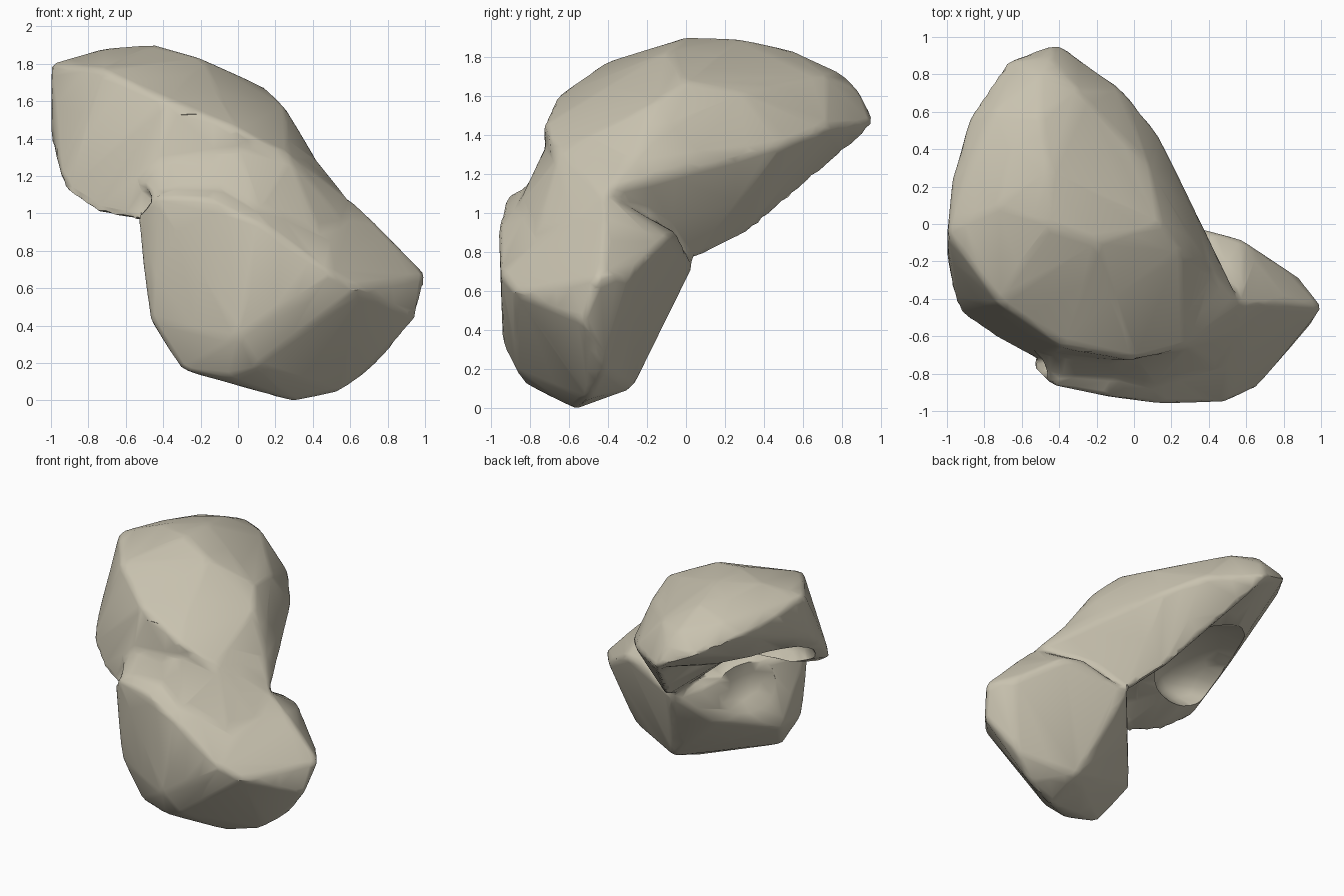
import bpy
import bmesh
from math import radians

cube = bpy.data.objects.get("Cube")
if cube:
    bpy.data.objects.remove(cube, do_unlink=True)

# One dusty stone colour for the whole body
stone = bpy.data.materials.new("dusty_stone")
stone.use_nodes = True
stone_colour = (0.58, 0.54, 0.43, 1)
stone.diffuse_color = stone_colour
stone.node_tree.nodes["Principled BSDF"].inputs["Base Color"].default_value = stone_colour


def add_hull(bm, corners):
    """Add one convex boulder spanning the given corner points."""
    part = bmesh.new()
    for corner in corners:
        part.verts.new(corner)
    bmesh.ops.convex_hull(part, input=part.verts[:])
    unused = [v for v in part.verts if not v.link_faces]
    bmesh.ops.delete(part, geom=unused, context="VERTS")
    bmesh.ops.recalc_face_normals(part, faces=part.faces[:])
    mesh = bpy.data.meshes.new("boulder_part")
    part.to_mesh(mesh)
    part.free()
    bm.from_mesh(mesh)
    bpy.data.meshes.remove(mesh)


def apply_modifier(obj, name, kind, **settings):
    modifier = obj.modifiers.new(name, kind)
    for key, value in settings.items():
        setattr(modifier, key, value)
    bpy.ops.object.modifier_apply(modifier=name)


def scoop(obj, centre, size):
    """Hollow out an ellipsoid from the rock."""
    bm = bmesh.new()
    bmesh.ops.create_icosphere(bm, subdivisions=4, radius=1)
    bmesh.ops.scale(bm, vec=size, verts=bm.verts[:])
    bmesh.ops.translate(bm, vec=centre, verts=bm.verts[:])
    mesh = bpy.data.meshes.new("hollow_cutter")
    bm.to_mesh(mesh)
    bm.free()
    cutter = bpy.data.objects.new("hollow_cutter", mesh)
    cutter.hide_render = True
    bpy.context.collection.objects.link(cutter)
    apply_modifier(obj, "hollow", "BOOLEAN", operation="DIFFERENCE",
                   solver="EXACT", object=cutter)
    bpy.data.objects.remove(cutter, do_unlink=True)
    bpy.data.meshes.remove(mesh)


# Upper lobe: a broad cap with a sharp front brow and a thin overhanging rear rim
upper_brow = [(-1, -.05, 1.8), (-.73, -.42, 1.77), (-.38, -.66, 1.6),
              (0, -.73, 1.45), (.27, -.67, 1.31)]
upper_crown = [(-.72, .1, 1.88), (-.45, 0, 1.9), (-.45, .28, 1.89), (-.2, -.1, 1.83),
               (.15, 0, 1.67), (.25, -.15, 1.57), (.31, -.08, 1.45), (.08, .3, 1.62),
               (-.12, .6, 1.58), (-.5, .55, 1.83), (-.5, .79, 1.72), (-.45, .89, 1.62),
               (-.65, .4, 1.85), (-.75, .6, 1.76), (-.88, .3, 1.79), (-.3, .72, 1.7)]
upper_rim = [(-.97, .25, 1.74), (-.88, .57, 1.68), (-.67, .88, 1.58), (-.41, .97, 1.46),
             (-.06, .72, 1.43), (.13, .48, 1.34), (.32, .05, 1.31), (.43, -.27, 1.27)]
upper_chin = [(-1, -.17, 1.41), (-.96, -.4, 1.23), (-.92, -.48, 1.12), (-.75, -.6, 1),
              (-.55, -.71, .96), (-.3, -.7, 1.1), (-.7, .6, 1.52)]

# Neck: the sloping ridge that joins the two lobes along the rear
neck = [(.32, .05, 1.31), (.13, .48, 1.34), (-.06, .72, 1.43), (-.41, .94, 1.42),
        (-.2, .68, 1.26), (-.05, .31, .89), (.08, .05, .76), (.27, -.67, 1.31),
        (.43, -.27, 1.27), (0, -.72, 1.3), (.57, -.42, 1.1), (-.3, -.6, 1.1)]

# Saddle: the sloping front shelf between brow and lower ridge
saddle = [(.28, -.65, 1.3), (.43, -.3, 1.27), (.57, -.42, 1.1), (-.36, -.82, 1.12),
          (-.4, -.72, 1.25), (0, -.71, 1.36), (.1, -.88, 1), (.45, -.78, .85),
          (.7, -.55, .8), (.3, -.15, .95), (-.47, -.82, 1.07), (-.52, -.7, 1.17)]

# Lower lobe: a slanted wedge with a long front ridge and a pointed side
lower_ridge = [(-.44, -.86, 1.1), (-.15, -.92, 1.08), (.15, -.96, .93), (.5, -.95, .68),
               (.65, -.88, .6), (.95, -.53, .44), (1.01, -.44, .67)]
lower_base = [(-.3, -.78, .16), (-.06, -.82, .12), (.3, -.57, -.01), (.56, -.5, .05),
              (.74, -.42, .19), (.3, -.27, .1), (.1, -.87, .19), (0, -.94, .34)]
lower_back = [(-.43, -.57, .4), (-.47, -.78, .43), (-.5, -.75, .75), (-.54, -.76, .99),
              (-.1, -.2, .5), (.1, .04, .73), (.42, -.05, .9), (.58, -.08, .88),
              (.88, -.28, .68), (.57, -.42, 1.1), (.77, -.42, .92), (0, -.68, 1.2)]

bm = bmesh.new()
for corners in (upper_brow + upper_crown + upper_rim + upper_chin,
                neck, saddle,
                lower_ridge + lower_base + lower_back):
    add_hull(bm, corners)
mesh = bpy.data.meshes.new("two_lobed_rock")
bm.to_mesh(mesh)
bm.free()
rock = bpy.data.objects.new("two_lobed_rock", mesh)
bpy.context.collection.objects.link(rock)
bpy.ops.object.select_all(action="DESELECT")
bpy.context.view_layer.objects.active = rock
rock.select_set(True)

# Fuse the lobes, then hollow the overhang and the bowl beneath it
apply_modifier(rock, "fuse", "REMESH", mode="VOXEL", voxel_size=0.022)
scoop(rock, (-.66, .08, 1.2), (.4, .5, .22))
scoop(rock, (-.44, -.24, .77), (.32, .32, .32))

# Weather the seams and reduce to broad facets
apply_modifier(rock, "weather", "SMOOTH", factor=0.5, iterations=8)
apply_modifier(rock, "facet", "DECIMATE", ratio=0.04)

rock.data.materials.clear()
rock.data.materials.append(stone)
bpy.ops.object.shade_smooth_by_angle(angle=radians(42))
